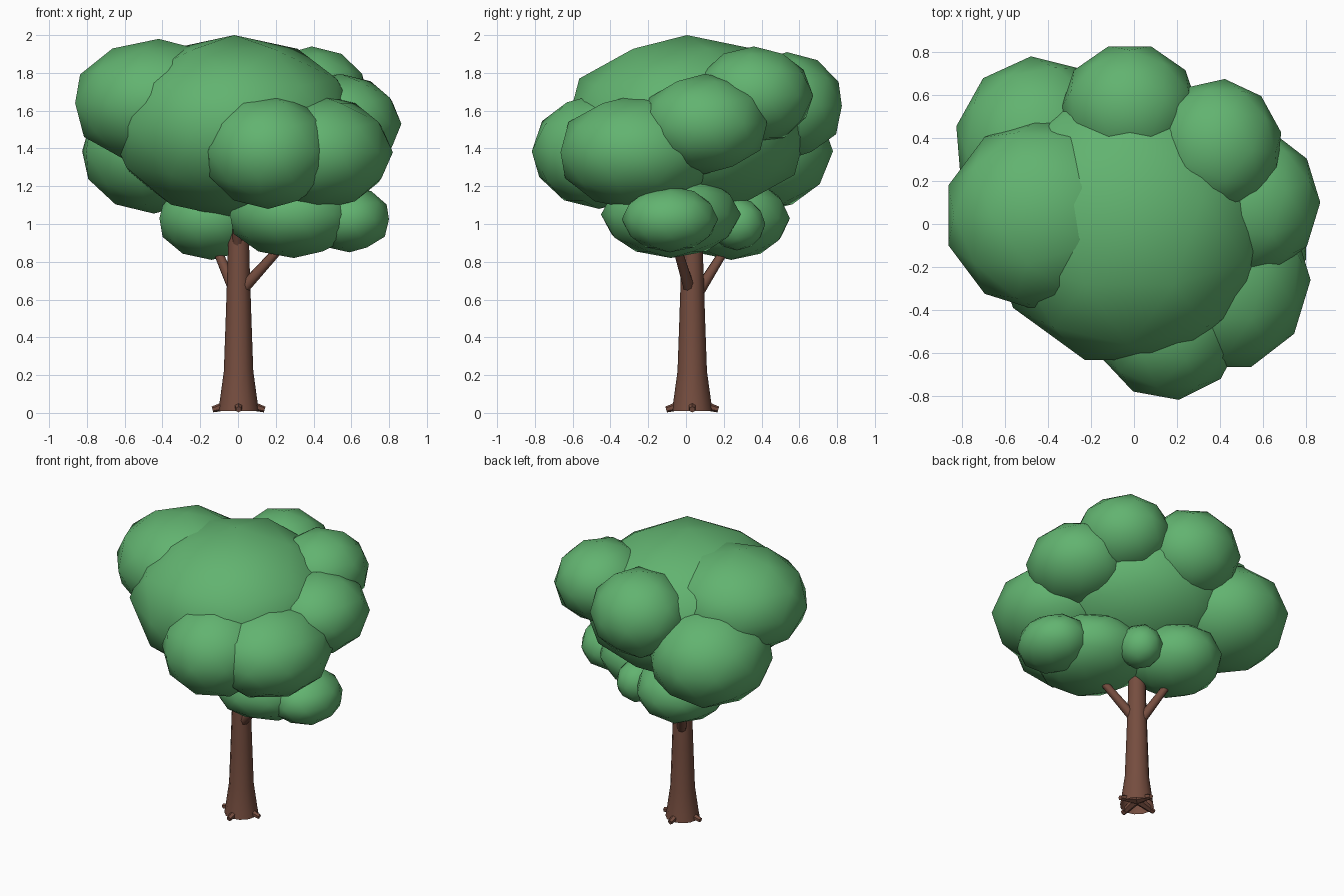
import bpy
import math
from mathutils import Vector

cube = bpy.data.objects.get("Cube")
if cube:
    bpy.data.objects.remove(cube, do_unlink=True)


def make_material(name, color):
    mat = bpy.data.materials.new(name)
    mat.use_nodes = True
    mat.diffuse_color = color
    bsdf = mat.node_tree.nodes["Principled BSDF"]
    bsdf.inputs["Base Color"].default_value = color
    bsdf.inputs["Roughness"].default_value = 0.8
    return mat


leaf = make_material("leaf green", (0.122, 0.452, 0.162, 1))
bark = make_material("bark brown", (0.18, 0.075, 0.05, 1))


def finish(name, mat, angle):
    obj = bpy.context.object
    obj.name = name
    obj.data.materials.append(mat)
    bpy.ops.object.shade_smooth_by_angle(angle=math.radians(angle))
    return obj


def clump(name, center, radii, turn):
    """Faceted, smooth-shaded leaf ellipsoid, its facets turned about z."""
    bpy.ops.mesh.primitive_ico_sphere_add(subdivisions=2, radius=1, location=center,
                                          rotation=(0, 0, math.radians(turn)))
    bpy.ops.object.transform_apply(location=False, rotation=True, scale=False)
    bpy.context.object.scale = radii
    bpy.ops.object.transform_apply(location=False, rotation=False, scale=True)
    finish(name, leaf, 80)


def limb(name, start, end, r1, r2, sides=8):
    """Tapered limb between two points."""
    a, b = Vector(start), Vector(end)
    bpy.ops.mesh.primitive_cone_add(vertices=sides, radius1=r1, radius2=r2,
                                    depth=(b - a).length, location=(a + b) / 2)
    obj = bpy.context.object
    obj.rotation_euler = (b - a).to_track_quat("Z", "Y").to_euler()
    finish(name, bark, 50)


# Trunk: a turned profile of radius and height, open underneath
AXIS = Vector((0.003, 0.033, 0))
SIDES = 12
profile = [(0.108, 0.01), (0.1, 0.06), (0.078, 0.22), (0.068, 0.5),
           (0.058, 0.8), (0.05, 1.15)]
verts = [AXIS + Vector((r * math.cos(t * math.tau / SIDES), r * math.sin(t * math.tau / SIDES), z))
         for r, z in profile for t in range(SIDES)]
faces = [(k * SIDES + t, k * SIDES + (t + 1) % SIDES,
          (k + 1) * SIDES + (t + 1) % SIDES, (k + 1) * SIDES + t)
         for k in range(len(profile) - 1) for t in range(SIDES)]
faces.append(tuple(range(len(verts) - SIDES, len(verts))))
mesh = bpy.data.meshes.new("trunk")
mesh.from_pydata(verts, [], faces)
trunk = bpy.data.objects.new("trunk", mesh)
bpy.context.collection.objects.link(trunk)
bpy.ops.object.select_all(action="DESELECT")
bpy.context.view_layer.objects.active = trunk
trunk.select_set(True)
finish("trunk", bark, 50)

# Crossing roots that poke out around the base
for i in range(4):
    a = math.tau * i / 4
    d = Vector((math.cos(a), math.sin(a), 0))
    limb(f"root_{i + 1}", AXIS - d * 0.01 + Vector((0, 0, 0.06)),
         AXIS + d * 0.138 + Vector((0, 0, 0.018)), 0.034, 0.016, 6)

# Branches reaching into the crown
limb("left_branch", (0.02, 0.02, 0.65), (0.32, -0.08, 0.98), 0.032, 0.02)
limb("back_branch", (-0.01, 0.06, 0.63), (-0.15, 0.26, 0.95), 0.032, 0.02)
limb("front_branch", (0, 0.02, 0.87), (-0.01, -0.1, 1.08), 0.03, 0.02)

# Crown: centre, radii and turn of each clump
clumps = {
    "main_crown": ((-0.02, 0.005, 1.515), (0.67, 0.67, 0.485), 18),
    "upper_right_crown": ((-0.42, 0.04, 1.64), (0.465, 0.45, 0.34), 36),
    "back_right_crown": ((-0.445, 0.36, 1.385), (0.39, 0.42, 0.33), 5),
    "back_crown": ((-0.02, 0.535, 1.625), (0.32, 0.305, 0.285), 18),
    "back_left_crown": ((0.39, 0.36, 1.68), (0.3, 0.315, 0.26), -6),
    "left_crown": ((0.54, 0.1, 1.53), (0.325, 0.345, 0.265), 18),
    "front_left_crown": ((0.42, -0.26, 1.38), (0.4, 0.425, 0.305), 18),
    "front_crown": ((0.16, -0.46, 1.385), (0.35, 0.36, 0.305), 8),
    "low_left_crown": ((0.295, -0.08, 1.05), (0.355, 0.37, 0.23), 0),
    "low_left_tip": ((0.59, -0.085, 1.025), (0.22, 0.255, 0.175), 0),
    "low_back_crown": ((-0.14, 0.24, 1.03), (0.29, 0.31, 0.22), 0),
    "low_back_tip": ((0.175, 0.27, 1.0), (0.14, 0.15, 0.14), 0),
}
for name, (center, radii, turn) in clumps.items():
    clump(name, center, radii, turn)
